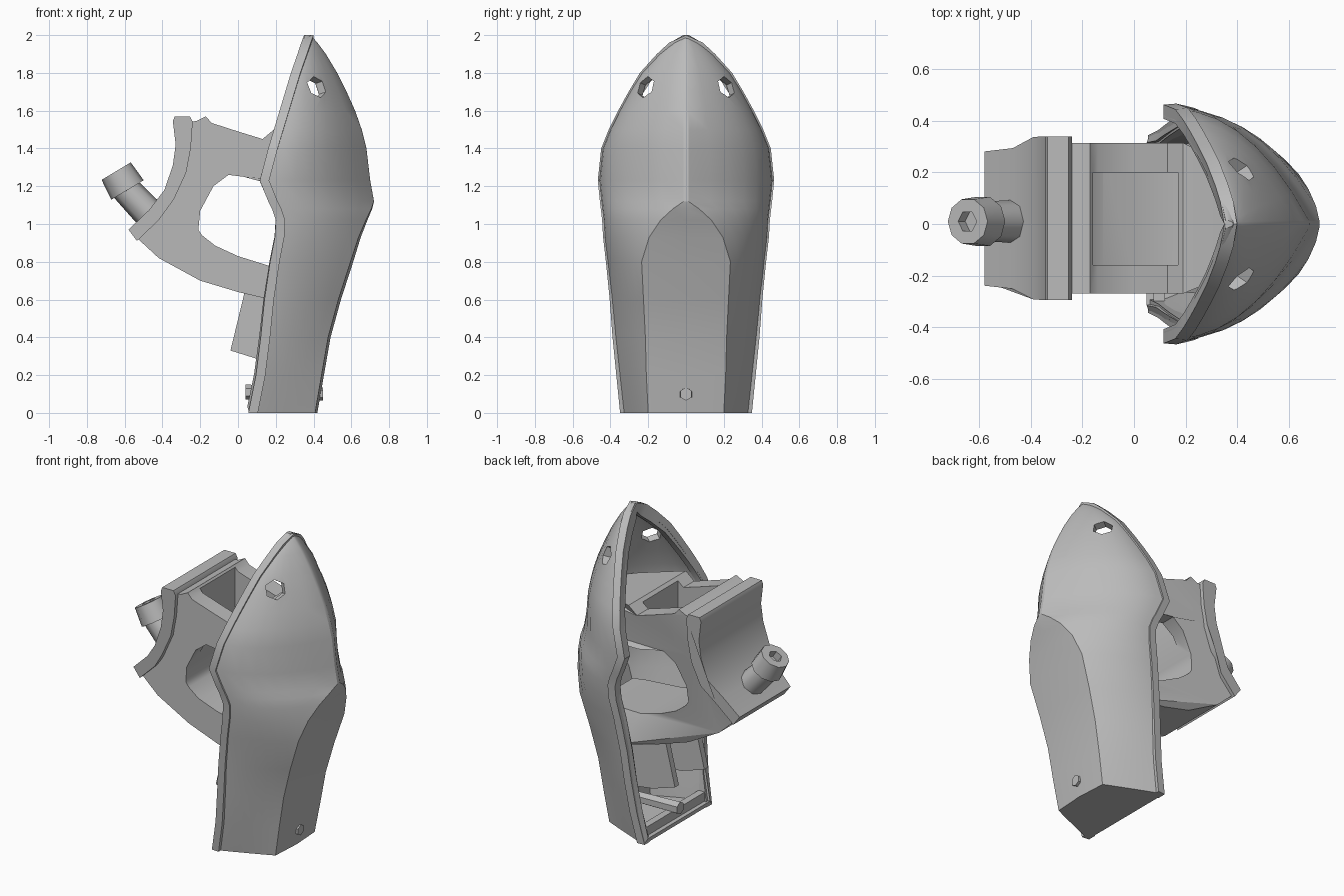
import bpy, bmesh, math
from mathutils import Vector

if "Cube" in bpy.data.objects:
    bpy.data.objects.remove(bpy.data.objects["Cube"], do_unlink=True)

grey = bpy.data.materials.new("plain grey")
grey.use_nodes = True
grey.diffuse_color = (0.5, 0.5, 0.5, 1)
grey.node_tree.nodes["Principled BSDF"].inputs["Base Color"].default_value = (0.5, 0.5, 0.5, 1)


def finish(name, bm):
    bmesh.ops.recalc_face_normals(bm, faces=bm.faces)
    mesh = bpy.data.meshes.new(name)
    bm.to_mesh(mesh)
    bm.free()
    mesh.materials.append(grey)
    ob = bpy.data.objects.new(name, mesh)
    bpy.context.collection.objects.link(ob)
    return ob


def select(ob):
    bpy.ops.object.select_all(action='DESELECT')
    ob.select_set(True)
    bpy.context.view_layer.objects.active = ob


def smooth(ob, angle=32):
    select(ob)
    bpy.ops.object.shade_smooth_by_angle(angle=math.radians(angle))


def cut(ob, cutter):
    cutter.hide_render = True
    mod = ob.modifiers.new("cut", 'BOOLEAN')
    mod.operation, mod.object, mod.solver = 'DIFFERENCE', cutter, 'EXACT'
    select(ob)
    bpy.ops.object.modifier_apply(modifier=mod.name)
    bpy.data.objects.remove(cutter, do_unlink=True)


def prism(name, outline, y0, y1):
    """Extrude an x-z outline along y."""
    bm = bmesh.new()
    a = [bm.verts.new((x, y0, z)) for x, z in outline]
    b = [bm.verts.new((x, y1, z)) for x, z in outline]
    bm.faces.new(a)
    bm.faces.new(b)
    for i in range(len(a)):
        j = (i + 1) % len(a)
        bm.faces.new((a[i], a[j], b[j], b[i]))
    return finish(name, bm)


def rod(name, start, end, r1, r2, sides=8):
    """Cylinder or cone between two points."""
    start, end = Vector(start), Vector(end)
    axis = end - start
    bm = bmesh.new()
    bmesh.ops.create_cone(bm, cap_ends=True, segments=sides, radius1=r1, radius2=r2, depth=axis.length)
    ob = finish(name, bm)
    turn = axis.to_track_quat('Z', 'Y').to_matrix().to_4x4()
    turn.translation = (start + end) / 2
    ob.data.transform(turn)
    return ob


def narrow_foot(ob):
    """Taper gradually towards the lower outer end."""
    for v in ob.data.vertices:
        reach = min(max((.8 - v.co.x - v.co.z) / .25, 0), 1)
        v.co.y = .015 + (v.co.y - .015) * (1 - .18 * reach)


# Hull levels: height, rim x, half width, keel x, half width of the flat keel panel
levels = [(0, .06, .345, .42, .20), (.2, .10, .365, .455, .21), (.4, .125, .385, .49, .215),
          (.6, .145, .40, .545, .225), (.8, .175, .42, .61, .235), (.93, .20, .435, .65, .195),
          (1.02, .205, .44, .685, .135), (1.08, .185, .447, .71, .07), (1.12, .165, .452, .72, .012),
          (1.23, .12, .463, .70, .012), (1.4, .165, .445, .68, .012), (1.5, .195, .405, .655, .012),
          (1.6, .225, .355, .62, .012), (1.7, .255, .30, .575, .012), (1.8, .285, .24, .525, .012),
          (1.9, .32, .15, .465, .01), (1.96, .34, .085, .42, .008), (2.0, .355, .015, .385, .004)]


def half_section(level):
    """Points from the rim round to the panel edge."""
    z, xr, w, xk, pw = level
    t = min(z / 1.1, 1)
    corner, rim = Vector((xk - .06 * pw, pw, z)), Vector((xr, w, z))
    bend = (rim + corner) / 2
    bend.x += .06 * t * (xk - xr)
    bend.y += (w - bend.y) * (.08 + .88 * t)
    return [rim * (1 - s) ** 2 + bend * 2 * s * (1 - s) + corner * s * s
            for s in (i / 7 for i in range(8))]


# Hull shell with floor, thickened inward
bm = bmesh.new()
rows = []
for level in levels:
    side = half_section(level)
    ring = side + [Vector((level[3], 0, level[0]))] + [Vector((p.x, -p.y, p.z)) for p in reversed(side)]
    rows.append([bm.verts.new(p) for p in ring])
for lo, hi in zip(rows, rows[1:]):
    for i in range(len(lo) - 1):
        bm.faces.new((lo[i], lo[i + 1], hi[i + 1], hi[i]))
bm.faces.new(rows[0])
bm.faces.new(rows[-1])
hull = finish("hull_shell", bm)
centre = Vector((.2, 0, .9))
if sum(p.normal.dot(p.center - centre) * p.area for p in hull.data.polygons) < 0:
    hull.data.flip_normals()
wall = hull.modifiers.new("wall", 'SOLIDIFY')
wall.thickness, wall.offset = .045, -1
select(hull)
bpy.ops.object.modifier_apply(modifier=wall.name)

# Eye holes near the tip
for s in (-1, 1):
    mid, way = Vector((.42, .215 * s, 1.725)), Vector((.75, .5 * s, .25)).normalized()
    cut(hull, rod("eye_cutter", mid - way * .13, mid + way * .2, .06, .06, 6))
smooth(hull, 24)

# Rim band following the open edge
bm = bmesh.new()
path = [(z, x, w, 1) for z, x, w, k, p in levels[:-1]] + [(2.0, .355, 0, 0)]
path += [(z, x, w, -1) for z, x, w, k, p in reversed(levels[:-1])]
rings = []
for z, x, w, s in path:
    inner, drop = max(w - .055, 0), .06 * max(0, (z - 1.3) / .7)
    ring = [(x - .005, s * w, z), (x + .045, s * (w + .004), z),
            (x + .045, s * inner, z - drop), (x - .005, s * inner, z - drop)]
    rings.append([bm.verts.new(p) for p in ring])
for a, b in zip(rings, rings[1:]):
    for i in range(4):
        j = (i + 1) % 4
        bm.faces.new((a[i], a[j], b[j], b[i]))
bm.faces.new(rings[0])
bm.faces.new(rings[-1])
smooth(finish("hull_rim", bm))

# Bracket body: extruded profile, opened from the side and from above
body = prism("bracket_body",
             [(-.27, 1.54), (-.22, 1.545), (-.17, 1.57), (-.14, 1.535), (0, 1.49), (.13, 1.45),
              (.19, 1.5), (.45, 1.46), (.56, 1.42), (.56, 1.2), (.47, .62), (.25, .59), (.15, .605),
              (0, .64), (-.2, .7), (-.42, .82), (-.55, .94), (-.44, 1.03), (-.36, 1.12), (-.29, 1.3)],
             -.27, .315)
for v in body.data.vertices:
    if v.co.x > .4:
        v.co.y *= .6
narrow_foot(body)
cut(body, prism("side_cutter",
                [(-.21, .97), (-.2, 1.07), (-.13, 1.2), (-.05, 1.26), (.03, 1.25), (.14, 1.22),
                 (.7, 1.2), (.7, .76), (.16, .78), (0, .83), (-.12, .885), (-.19, .94)], -.6, .6))
cut(body, prism("top_cutter", [(-.16, 1.1), (.17, 1.1), (.17, 1.7), (-.16, 1.7)], -.16, .2))
smooth(body, 40)

# Curved saddle plate against the body
saddle = prism("saddle_plate",
               [(-.345, 1.545), (-.335, 1.57), (-.255, 1.57), (-.24, 1.54), (-.25, 1.4), (-.275, 1.27),
                (-.34, 1.13), (-.42, 1.02), (-.535, .91), (-.58, .97), (-.47, 1.075),
                (-.39, 1.18), (-.345, 1.31), (-.33, 1.42)], -.295, .34)
narrow_foot(saddle)
smooth(saddle)

# Post with a socketed head
smooth(rod("post", (-.38, .01, .96), (-.6, .01, 1.19), .088, .076), 50)
head = rod("post_head", (-.585, .01, 1.18), (-.645, .01, 1.28), .1, .09, 10)
cut(head, rod("socket_cutter", (-.62, .01, 1.24), (-.68, .01, 1.33), .042, .042, 6))
smooth(head, 40)

# Hollow sleeve below the lower arm
sleeve = prism("lower_sleeve", [(-.04, .33), (.04, .66), (.46, .62), (.42, .24), (.12, .28)], -.17, .17)
cut(sleeve, prism("sleeve_cutter", [(-.1, .2), (-.02, .58), (.4, .58), (.36, .2)], -.13, .13))

# Drain pipe through the keel, with its cross bar
rod("drain_pipe", (.04, 0, .11), (.45, 0, .1), .04, .035, 6)
prism("cross_bar", [(.075, .03), (.075, .09), (.12, .09), (.12, .03)], -.31, .31)
